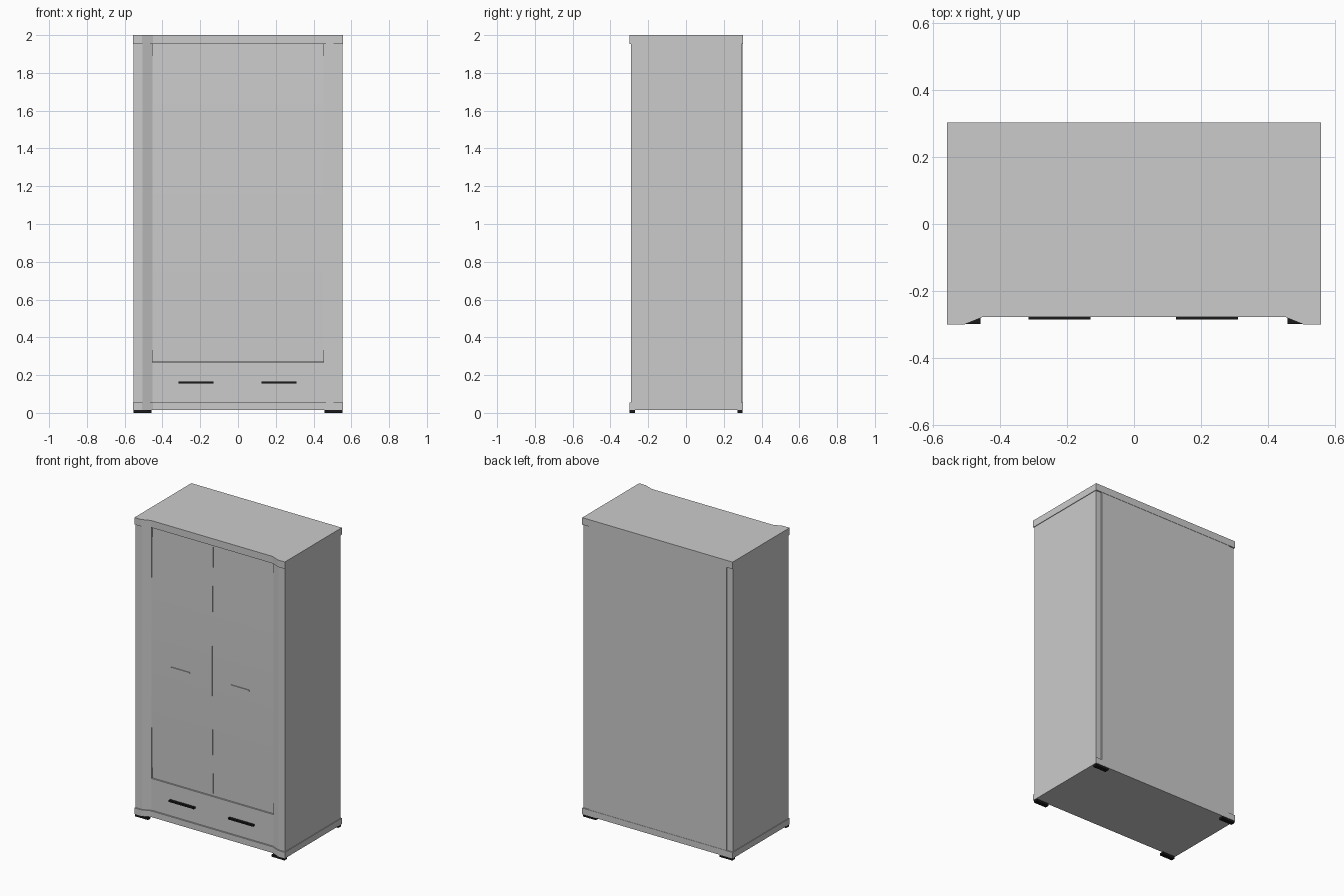
import bpy, bmesh, math

if "Cube" in bpy.data.objects:
    bpy.data.objects.remove(bpy.data.objects["Cube"])

black = bpy.data.materials.new("black")
black.diffuse_color = (0.01, 0.01, 0.01, 1)
black.use_nodes = True
black.node_tree.nodes["Principled BSDF"].inputs["Base Color"].default_value = black.diffuse_color


def finish(name, bm, mat=None):
    bmesh.ops.recalc_face_normals(bm, faces=bm.faces)
    me = bpy.data.meshes.new(name)
    bm.to_mesh(me)
    bm.free()
    ob = bpy.data.objects.new(name, me)
    bpy.context.collection.objects.link(ob)
    if mat:
        me.materials.append(mat)
    return ob


def extrude(name, pts, vec, mat=None):
    """Extrude a closed 3D outline along a vector."""
    bm = bmesh.new()
    face = bm.faces.new([bm.verts.new(p) for p in pts])
    ext = bmesh.ops.extrude_face_region(bm, geom=[face])
    bmesh.ops.translate(bm, vec=vec, verts=[g for g in ext["geom"] if isinstance(g, bmesh.types.BMVert)])
    return finish(name, bm, mat)


def box(name, x0, x1, y0, y1, z0, z1, mat=None):
    return extrude(name, [(x0, y0, z0), (x1, y0, z0), (x1, y1, z0), (x0, y1, z0)], (0, 0, z1 - z0), mat)


# Top and base slabs with a stepped front edge
half = [(0.557, 0.302), (0.557, -0.30), (0.507, -0.30), (0.45, -0.277)]
outline = half + [(-x, y) for x, y in reversed(half)]
for name, z0, z1 in (("top_slab", 1.953, 2.0), ("base_slab", 0.015, 0.056)):
    extrude(name, [(x, y, z0) for x, y in outline], (0, 0, z1 - z0))

# Side panels with a chamfered front, and the corner feet
side = [(0.553, 0.294), (0.553, -0.292), (0.505, -0.292), (0.453, -0.27), (0.453, 0.294)]
for s, label in ((-1, "left"), (1, "right")):
    extrude(label + "_side", [(s * x, y, 0.056) for x, y in side], (0, 0, 1.897))
    xa, xb = sorted((s * 0.458, s * 0.553))
    box(label + "_front_foot", xa, xb, -0.298, -0.27, 0, 0.015, black)
    box(label + "_back_foot", xa, xb, 0.272, 0.3, 0, 0.015, black)

# Back panel, slightly proud of the sides
box("back_panel", -0.51, 0.51, 0.28, 0.3, 0.056, 1.953)

# Drawer front
box("drawer_front", -0.452, 0.452, -0.267, 0.27, 0.056, 0.268)

# Gently bowed doors
Z0, Z1, N = 0.27, 1.952, 20
for label, x0, x1 in (("left", -0.452, -0.001), ("right", 0.001, 0.452)):
    pts = [(x0, -0.235, Z1), (x0, -0.235, Z0)]
    for i in range(N + 1):
        t = i / N
        pts.append((x0, -0.26 - 0.0115 * math.sin(math.pi * t), Z0 + (Z1 - Z0) * t))
    door = extrude(label + "_door", pts, (x1 - x0, 0, 0))
    bpy.context.view_layer.objects.active = door
    door.select_set(True)
    bpy.ops.object.shade_smooth_by_angle(angle=math.radians(30))
    door.select_set(False)

# Handles on doors and drawer
for label, a, b, c, d in (("left", -0.304, -0.167, -0.315, -0.129), ("right", 0.14, 0.277, 0.125, 0.31)):
    box(label + "_door_handle", a, b, -0.277, -0.265, 1.048, 1.057)
    box(label + "_drawer_handle", c, d, -0.284, -0.26, 0.155, 0.166, black)
